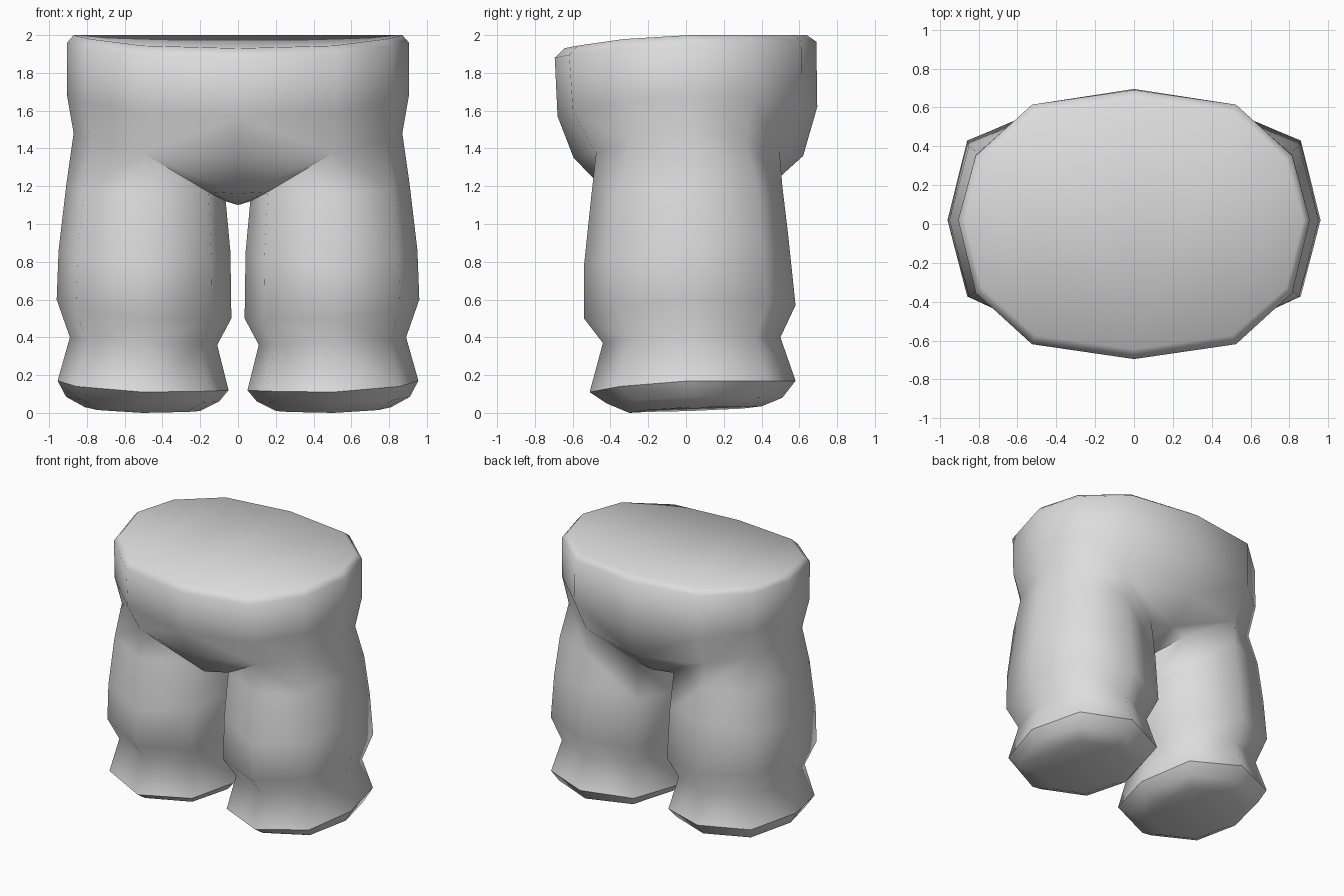
import bpy
import bmesh

cube = bpy.data.objects.get("Cube")
if cube:
    bpy.data.objects.remove(cube, do_unlink=True)

# Single plain grey cloth colour
grey = bpy.data.materials.new("plain_grey")
grey.use_nodes = True
colour = (0.72, 0.72, 0.72, 1.0)
grey.diffuse_color = colour
grey.node_tree.nodes["Principled BSDF"].inputs["Base Color"].default_value = colour

bm = bmesh.new()
MID_Y = 0.02


def mix(a, b, t):
    return a + (b - a) * t


def hip_ring(w, front, back, zf, zs, zb, thigh=0.89):
    """Half ring of the hips, from front centre round the side to back centre."""
    columns = [(0, 1, 0), (0.58, thigh, 0.2), (0.9, 0.51, 0.7)]
    pts = [(w * x, -front * y, mix(zf, zs, t)) for x, y, t in columns]
    pts.append((w, MID_Y, zs))
    pts += [(w * x, back * y, mix(zb, zs, t)) for x, y, t in reversed(columns)]
    return [bm.verts.new(p) for p in pts]


def leg_ring(xo, xi, front, back, zf, zo, zb, zi):
    """Eight-sided leg ring: front, outside, back, inside."""
    cx = (xo + xi) / 2

    def corner(x, y, z1, z2):
        return (mix(cx, x, 0.78), y * (0.69 if y < 0 else 0.74), (z1 + z2) / 2)

    pts = [(cx, -front, zf), corner(xo, -front, zf, zo),
           (xo, MID_Y, zo), corner(xo, back, zb, zo),
           (cx, back, zb), corner(xi, back, zb, zi),
           (xi, MID_Y, zi), corner(xi, -front, zf, zi)]
    return [bm.verts.new(p) for p in pts]


def bridge(a, b, closed):
    n = len(a)
    for i in range(n if closed else n - 1):
        j = (i + 1) % n
        bm.faces.new((a[i], a[j], b[j], b[i]))


# Hips with a bevelled, forward-sloping waist
hips = [
    hip_ring(0.87, 0.645, 0.64, 1.93, 2.0, 2.0),
    hip_ring(0.905, 0.695, 0.69, 1.88, 1.96, 1.965),
    hip_ring(0.905, 0.68, 0.695, 1.57, 1.68, 1.62, 0.88),
    hip_ring(0.87, 0.595, 0.62, 1.35, 1.48, 1.36, 0.8),
]
for upper, lower in zip(hips, hips[1:]):
    bridge(upper, lower, False)

# Waist cap in front-to-back strips
cap = hips[0]
for i in range(2):
    bm.faces.new((cap[i], cap[i + 1], cap[5 - i], cap[6 - i]))
bm.faces.new(cap[2:5])

# Crotch points on the centre line close the top of the leg
low = hips[-1]
crotch = [bm.verts.new(p) for p in ((0, 0.42, 1.18), (0, MID_Y, 1.1), (0, -0.41, 1.16))]
bm.faces.new((low[0], low[1], crotch[2]))
bm.faces.new((low[5], low[6], crotch[0]))

# Leg, ankle pinch, flared cuff and bevelled sole
legs = [
    low[1:6] + crotch,
    leg_ring(0.91, 0.065, 0.50, 0.51, 1.16, 1.2, 1.2, 1.12),
    leg_ring(0.95, 0.04, 0.54, 0.54, 0.78, 0.86, 0.95, 0.85),
    leg_ring(0.96, 0.035, 0.54, 0.58, 0.5, 0.6, 0.57, 0.5),
    leg_ring(0.89, 0.11, 0.44, 0.5, 0.37, 0.4, 0.4, 0.36),
    leg_ring(0.955, 0.05, 0.51, 0.58, 0.11, 0.17, 0.17, 0.12),
    leg_ring(0.91, 0.1, 0.42, 0.51, 0.05, 0.085, 0.08, 0.06),
    leg_ring(0.81, 0.2, 0.3, 0.4, 0.0, 0.03, 0.035, 0.01),
]
for upper, lower in zip(legs, legs[1:]):
    bridge(upper, lower, True)
bm.faces.new(legs[-1])

# Inner leg corners rise to meet the belly crease
for corner_index, belly_index, z in ((7, 0, 1.17), (5, 4, 1.18)):
    inner = legs[1][corner_index]
    inner.co.z = z
    bmesh.ops.connect_verts(bm, verts=[inner, legs[0][belly_index]])

bmesh.ops.recalc_face_normals(bm, faces=bm.faces[:])
bm.normal_update()
if sum(f.normal.z for f in cap[2].link_faces) < 0:
    bmesh.ops.reverse_faces(bm, faces=bm.faces[:])

# Crisp lip around the cuff
lip = legs[5]
for a, b in zip(lip, lip[1:] + lip[:1]):
    bm.edges.get((a, b)).smooth = False

mesh = bpy.data.meshes.new("trousers")
bm.to_mesh(mesh)
bm.free()
mesh.materials.append(grey)
trousers = bpy.data.objects.new("trousers", mesh)
bpy.context.collection.objects.link(trousers)

# Smooth cloth, mirrored to the other side
bpy.ops.object.select_all(action="DESELECT")
trousers.select_set(True)
bpy.context.view_layer.objects.active = trousers
bpy.ops.object.shade_smooth_by_angle(angle=1.2, keep_sharp_edges=True)
mirror = trousers.modifiers.new("mirror", "MIRROR")
mirror.use_clip = True
bpy.ops.object.modifier_apply(modifier=mirror.name)
